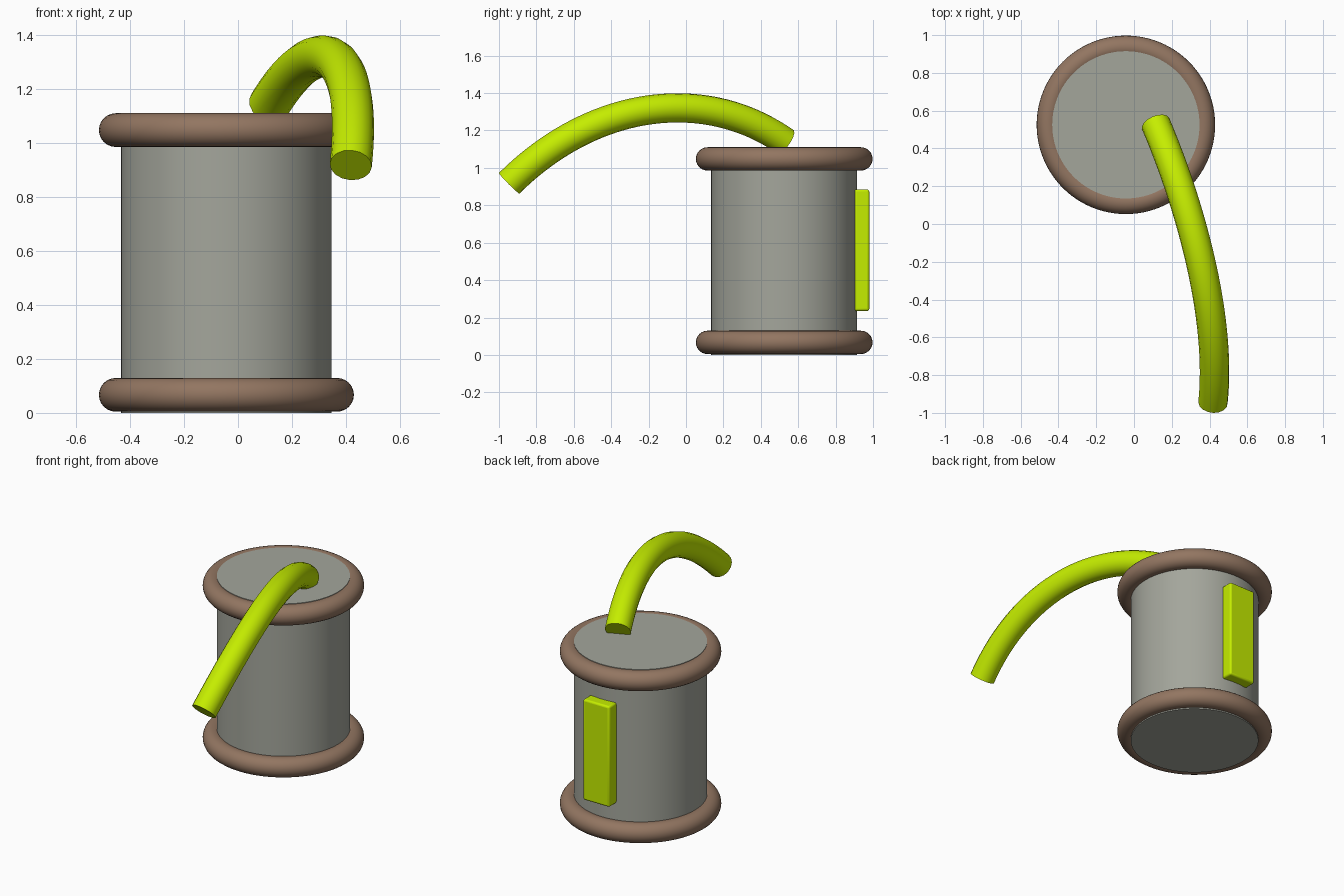
import bpy
from math import radians

if "Cube" in bpy.data.objects:
    bpy.data.objects.remove(bpy.data.objects["Cube"])

CX, CY = -0.043, 0.525   # axis of the drum


def material(name, rgb):
    m = bpy.data.materials.new(name)
    m.diffuse_color = (*rgb, 1)
    m.use_nodes = True
    m.node_tree.nodes["Principled BSDF"].inputs["Base Color"].default_value = m.diffuse_color
    return m


LIME = material("lime", (0.56, 0.85, 0.0))
BROWN = material("brown", (0.29, 0.18, 0.12))
GREY = material("warm_grey", (0.37, 0.38, 0.33))


def finish(name, mat, smooth=True):
    ob = bpy.context.object
    ob.name = name
    ob.data.materials.clear()
    ob.data.materials.append(mat)
    if smooth:
        bpy.ops.object.shade_smooth_by_angle(angle=radians(35))
    return ob


# drum body
bpy.ops.mesh.primitive_cylinder_add(vertices=96, radius=0.39, depth=1.11,
                                    location=(CX, CY, 0.555))
finish("drum_body", GREY)

# rounded rims
for name, z in (("bottom_rim", 0.067), ("top_rim", 1.048)):
    bpy.ops.mesh.primitive_torus_add(major_radius=0.41, minor_radius=0.0625,
                                     major_segments=96, minor_segments=24,
                                     location=(CX, CY, z))
    finish(name, BROWN)

# plate on the back of the drum
bpy.ops.mesh.primitive_cube_add(size=1, location=(CX, 0.94, 0.56))
plate = bpy.context.object
plate.scale = (0.19, 0.08, 0.65)
bpy.ops.object.transform_apply(location=False, rotation=False, scale=True)
bevel = plate.modifiers.new("soft_edges", 'BEVEL')
bevel.width = 0.012
bevel.segments = 3
finish("back_plate", LIME)

# arched hose from the lid out over the front
curve = bpy.data.curves.new("hose", 'CURVE')
curve.dimensions = '3D'
curve.resolution_u = 40
curve.bevel_depth = 0.078
curve.bevel_resolution = 6
curve.use_fill_caps = True
spline = curve.splines.new('BEZIER')
spline.bezier_points.add(1)
ends = [((0.115, 0.53, 1.14), (0.30, 0.095, 1.445)),
        ((0.418, -0.945, 0.918), (0.465, -0.50, 1.36))]
for i, (p, (co, handle)) in enumerate(zip(spline.bezier_points, ends)):
    p.handle_left_type = p.handle_right_type = 'FREE'
    p.co = p.handle_left = p.handle_right = co
    if i == 0:
        p.handle_right = handle
    else:
        p.handle_left = handle
hose = bpy.data.objects.new("hose", curve)
bpy.context.collection.objects.link(hose)
bpy.ops.object.select_all(action='DESELECT')
hose.select_set(True)
bpy.context.view_layer.objects.active = hose
bpy.ops.object.convert(target='MESH')
finish("hose", LIME)
